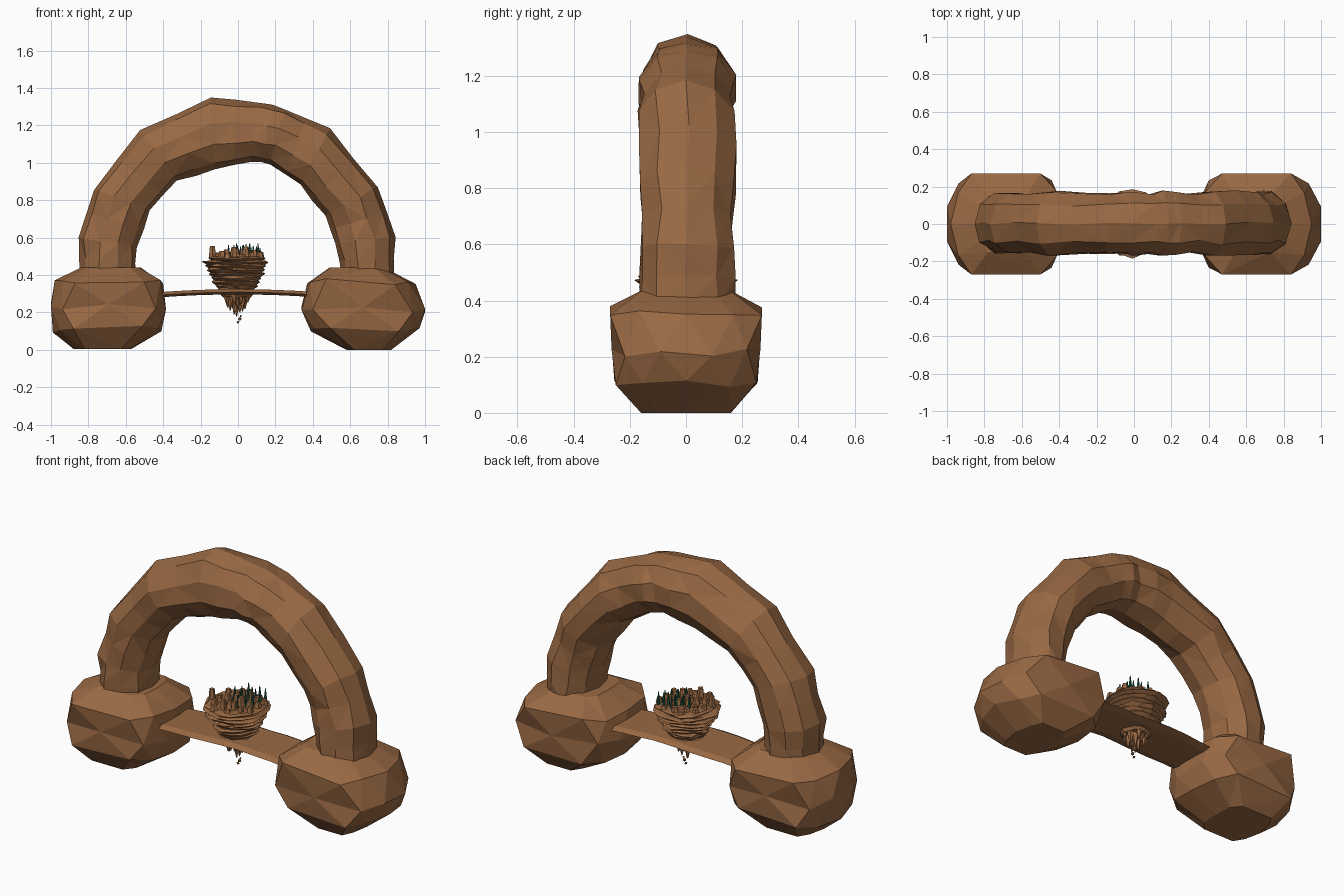
import bpy, bmesh, random
from math import sin, cos, pi
from mathutils import Vector, Matrix

random.seed(7)
cube = bpy.data.objects.get("Cube")
if cube:
    bpy.data.objects.remove(cube)


def material(name, colour):
    m = bpy.data.materials.new(name)
    m.use_nodes = True
    m.diffuse_color = colour
    m.node_tree.nodes["Principled BSDF"].inputs["Base Color"].default_value = colour
    return m


ROCK = material("brown rock", (0.32, 0.142, 0.057, 1))
LEAF = material("dark green leaf", (0.01, 0.10, 0.055, 1))


def finish(bm, name, mat):
    bmesh.ops.recalc_face_normals(bm, faces=bm.faces)
    mesh = bpy.data.meshes.new(name)
    bm.to_mesh(mesh)
    bm.free()
    mesh.materials.append(mat)
    obj = bpy.data.objects.new(name, mesh)
    bpy.context.collection.objects.link(obj)
    return obj


def loft(bm, rings):
    """Skin rings of points, close both ends, and split into flat triangles."""
    loops = [[bm.verts.new(p) for p in ring] for ring in rings]
    faces = []
    for a, b in zip(loops, loops[1:]):
        for i in range(len(a)):
            j = (i + 1) % len(a)
            faces.append(bm.faces.new((a[i], a[j], b[j], b[i])))
    faces += [bm.faces.new(loops[0]), bm.faces.new(loops[-1])]
    bmesh.ops.triangulate(bm, faces=faces)


def oval(sides, power):
    """Boxy oval outline that reaches exactly -1..1 both ways."""
    pts = []
    for i in range(sides):
        a = 2 * pi * i / sides
        r = (abs(cos(a)) ** power + abs(sin(a)) ** power) ** (-1 / power)
        pts.append((r * cos(a), r * sin(a)))
    my = max(abs(p[1]) for p in pts)
    return [(x, y / my) for x, y in pts]


def jit(amount):
    return random.uniform(-amount, amount)


# Foot boulder plans: blunt outer end at +1, flat inner side at -1
upper = [(.86, .62), (.62, 1), (-.65, 1), (-.95, .65)]
PLAN_A = [(1, 0)] + upper + [(-1, 0)] + [(u, -v) for u, v in reversed(upper)]
upper = [(1, .35), (.8, .82), (0, 1), (-.82, .88), (-1, .4)]
PLAN_B = upper + [(u, -v) for u, v in reversed(upper)]


# Foot boulders: rows of height, left edge, right edge, half depth
def boulder(name, rows):
    bm = bmesh.new()
    rings = []
    for k, (z, x0, x1, depth) in enumerate(rows):
        cx, w = (x0 + x1) / 2, (x1 - x0) / 2
        if cx < 0:
            w = -w
        zj = 0.0 if k in (0, len(rows) - 1) else 0.02
        rings.append([(cx + w * u, depth * v, z + jit(zj))
                      for u, v in (PLAN_B if k == 2 else PLAN_A)])
    loft(bm, rings)
    finish(bm, name, ROCK)


boulder("right_boulder", [(0.005, -.88, -.57, .16), (.11, -.99, -.41, .255),
                          (.23, -1, -.385, .265), (.365, -.98, -.40, .27),
                          (.44, -.84, -.52, .15)])
boulder("left_boulder", [(0, .58, .82, .16), (.10, .39, .97, .25),
                         (.22, .34, 1, .265), (.365, .37, .95, .27),
                         (.44, .49, .78, .15)])

# Stone arch: outer and inner edge points along the span
outer = [(-.84, .38), (-.85, .60), (-.77, .86), (-.52, 1.17), (-.15, 1.345), (.12, 1.32),
         (.25, 1.29), (.49, 1.18), (.75, .87), (.84, .60), (.83, .38)]
inner = [(-.55, .38), (-.54, .55), (-.47, .75), (-.33, .90), (-.12, .97), (.07, 1.01),
         (.17, .99), (.33, .88), (.47, .72), (.52, .57), (.56, .38)]
pairs = [(Vector((a[0], 0, a[1])), Vector((b[0], 0, b[1]))) for a, b in zip(outer, inner)]
stations = []
for p, q in zip(pairs, pairs[1:]):
    stations += [p, ((p[0] + q[0]) / 2, (p[1] + q[1]) / 2)]
stations.append(pairs[-1])
bm = bmesh.new()
rings = []
for o, i in stations:
    mid, half = (o + i) / 2, (o - i) / 2
    depth = 0.162 + jit(0.01)
    rings.append([mid + half * u + Vector((jit(.006), depth * v + .004 + jit(.008), jit(.006)))
                  for u, v in oval(10, 2.2)])
loft(bm, rings)
finish(bm, "stone_arch", ROCK)

# Thin, slightly bowed bridge between the boulders
bm = bmesh.new()
rings = []
for k in range(9):
    x = -.44 + .86 * k / 8
    z = .318 - .09 * x * x
    w = .155 + jit(.008)
    rings.append([(x, -w, z - .01), (x, -w * .8, z + .006), (x, w * .8, z + .006),
                  (x, w, z - .01), (x, w * .7, z - .022), (x, -w * .7, z - .022)])
loft(bm, rings)
finish(bm, "bridge", ROCK)

CX = -0.008


# Floating island: ragged stacked ledges narrowing downward
def ledge(bm, z, radius, thick, sides=16):
    edge = [radius * random.uniform(.9, 1.06) for _ in range(sides)]
    rings = []
    for dz, s in ((-thick, .82), (-thick * .3, 1), (0, .93)):
        rings.append([(CX + r * s * cos(2 * pi * i / sides),
                       r * s * sin(2 * pi * i / sides), z + dz + jit(.004))
                      for i, r in enumerate(edge)])
    loft(bm, rings)


bm = bmesh.new()
ledge(bm, .497, .168, .03)
for k in range(9):
    t = k / 8
    ledge(bm, .478 - .17 * t, .182 - .095 * t ** 1.2, .028)
finish(bm, "island_ledges", ROCK)


def cone(bm, x, y, z, r1, r2, height, sides):
    bmesh.ops.create_cone(bm, cap_ends=True, segments=sides, radius1=r1, radius2=r2,
                          depth=height, matrix=Matrix.Translation((x, y, z + height / 2))
                          @ Matrix.Rotation(random.random() * pi, 4, 'Z'))


# Hanging spikes under the island
bm = bmesh.new()
for k in range(16):
    a, r = k * 2.4, .017 * k ** .5
    tip = .165 + .9 * r + random.uniform(0, .04)
    cone(bm, CX + r * cos(a), r * sin(a), tip, .003, .034, .33 - tip, 5)
finish(bm, "hanging_spikes", ROCK)

# Loose pebbles below the spikes
bm = bmesh.new()
for x, z, r in ((.01, .165, .010), (0, .148, .008), (.015, .18, .006)):
    bmesh.ops.create_icosphere(bm, subdivisions=1, radius=r,
                               matrix=Matrix.Translation((x, 0, z)))
finish(bm, "pebbles", ROCK)

# Blocky crags scattered on the island top
bm = bmesh.new()
for k in range(30):
    a, r = k * 2.4, .027 * k ** .5
    h = random.uniform(.02, .05) + (.02 if k % 5 == 0 else 0)
    cone(bm, CX + r * cos(a), r * sin(a), .488, random.uniform(.018, .026), .014, h, 5)
finish(bm, "island_crags", ROCK)

# Small pointed trees, mostly on the left and back
bm = bmesh.new()
for k in range(18):
    a, r = k * 2.4, .022 * k ** .5
    cone(bm, .04 + r * cos(a), .04 + r * sin(a), .49, .011, .002,
         random.uniform(.055, .08), 5)
finish(bm, "trees", LEAF)
